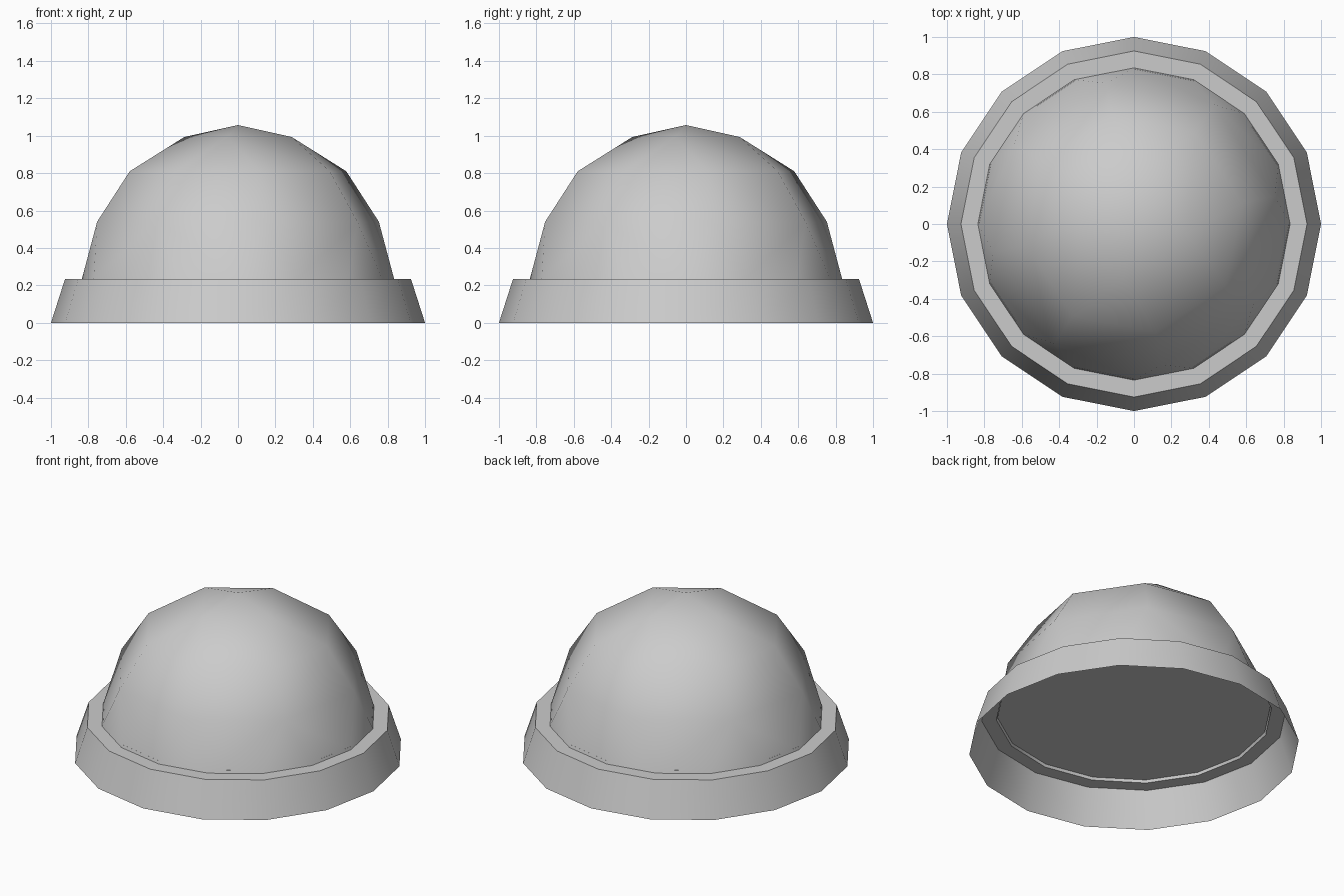
import bpy, bmesh
from math import sin, cos, radians

if "Cube" in bpy.data.objects:
    bpy.data.objects.remove(bpy.data.objects["Cube"])

grey = bpy.data.materials.new("plain_grey")
grey.use_nodes = True
grey.diffuse_color = (0.6, 0.6, 0.6, 1)
grey.node_tree.nodes["Principled BSDF"].inputs["Base Color"].default_value = (0.6, 0.6, 0.6, 1)

SIDES = 16
RIM_Z = 0.233


def ring(bm, radius, z, count, start=0.0):
    """Ring of vertices, angles measured clockwise from the back."""
    angles = [radians(start + 360 * i / count) for i in range(count)]
    return [bm.verts.new((radius * sin(a), radius * cos(a), z)) for a in angles]


def finish(name, bm, angle):
    mesh = bpy.data.meshes.new(name)
    bm.to_mesh(mesh)
    bm.free()
    mesh.materials.append(grey)
    obj = bpy.data.objects.new(name, mesh)
    bpy.context.collection.objects.link(obj)
    bpy.ops.object.select_all(action='DESELECT')
    obj.select_set(True)
    bpy.context.view_layer.objects.active = obj
    bpy.ops.object.shade_smooth_by_angle(angle=radians(angle))
    return obj


# Flared base skirt with a flat ledge, open underneath
bm = bmesh.new()
rings = [ring(bm, r, z, SIDES) for r, z in ((1, 0), (0.925, RIM_Z), (0.835, RIM_Z))]
for low, high in zip(rings, rings[1:]):
    for i in range(SIDES):
        j = (i + 1) % SIDES
        bm.faces.new((low[j], low[i], high[i], high[j]))
bmesh.ops.recalc_face_normals(bm, faces=bm.faces)
if next(f for f in bm.faces if f.normal.z > 0.9 or f.normal.z < -0.9).normal.z < 0:
    bmesh.ops.reverse_faces(bm, faces=bm.faces)
finish("base_skirt", bm, 30)

# Faceted dome: each higher ring has fewer corners
bm = bmesh.new()
ring(bm, 0.835, RIM_Z, SIDES)
ring(bm, 0.768, 0.54, 8, 33.75)
ring(bm, 0.59, 0.81, 8, 33.75)
ring(bm, 0.293, 0.993, 4, 11.25)
bm.verts.new((0, 0, 1.057))
bmesh.ops.convex_hull(bm, input=bm.verts)
bm.normal_update()
bottom = [f for f in bm.faces if f.normal.z < -0.9]
bmesh.ops.delete(bm, geom=bottom, context='FACES')
finish("dome", bm, 60)

# Flat plate closing the dome from below, slightly recessed
bm = bmesh.new()
plate = bm.faces.new(ring(bm, 0.829, RIM_Z + 0.018, SIDES))
bm.normal_update()
if plate.normal.z > 0:
    plate.normal_flip()
finish("dome_floor", bm, 30)
